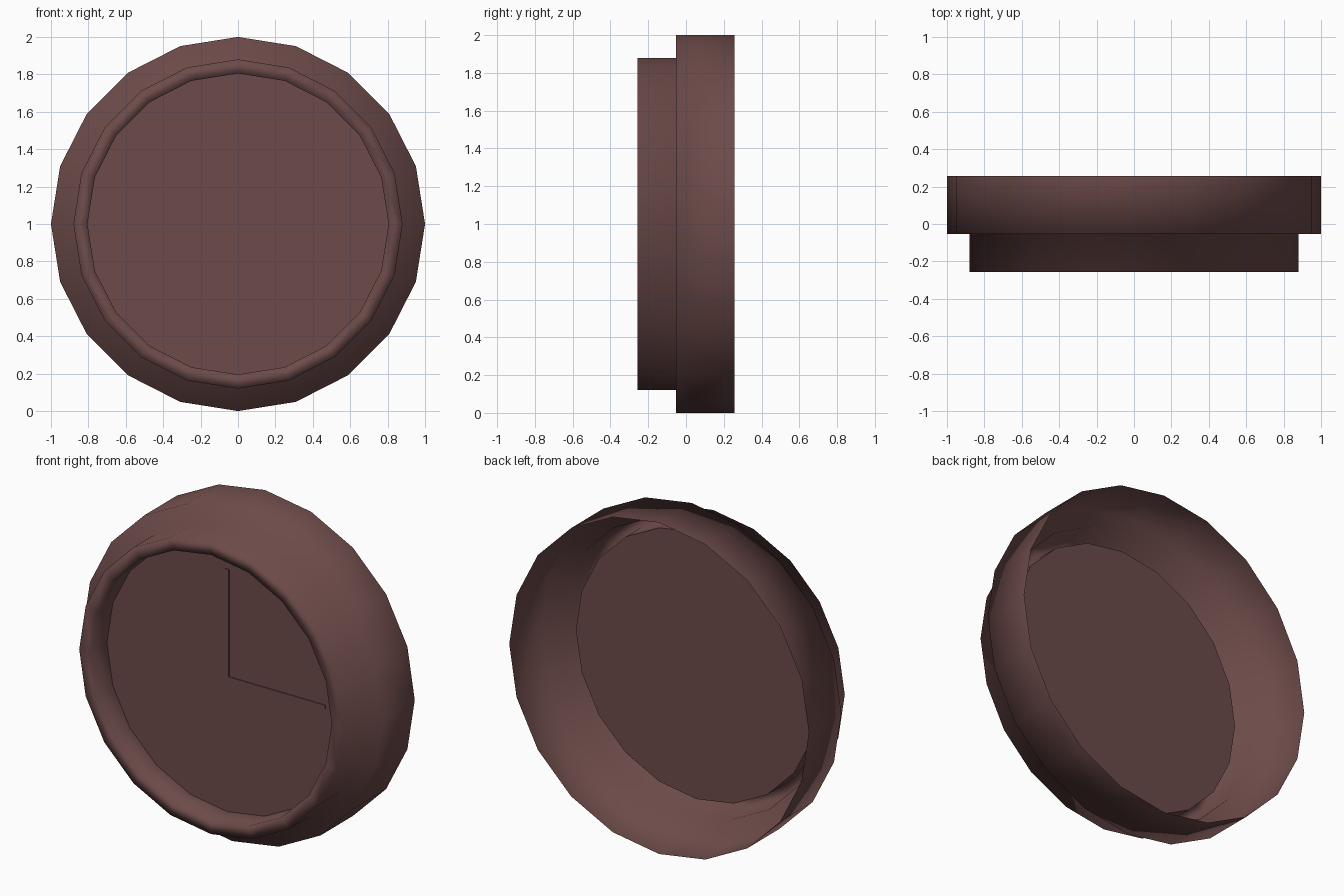
import bpy
from math import cos, sin, pi

if "Cube" in bpy.data.objects:
    bpy.data.objects.remove(bpy.data.objects["Cube"])

SIDES = 20
DIAL_Y = -0.10

mat = bpy.data.materials.new("dark_brown")
mat.diffuse_color = (0.15, 0.07, 0.067, 1)
mat.use_nodes = True
mat.node_tree.nodes["Principled BSDF"].inputs["Base Color"].default_value = mat.diffuse_color


def make(name, verts, faces, smooth=False):
    me = bpy.data.meshes.new(name)
    me.from_pydata(verts, [], faces)
    me.materials.append(mat)
    for p in me.polygons:
        p.use_smooth = smooth
    ob = bpy.data.objects.new(name, me)
    bpy.context.collection.objects.link(ob)
    return ob


def ring(r, y):
    return [(r * cos(2 * pi * k / SIDES), y, 1 + r * sin(2 * pi * k / SIDES))
            for k in range(SIDES)]


# Open-backed stepped case: profile (radius, y) from back edge to dial edge
profile = [(1.0, 0.257), (1.0, -0.053), (0.88, -0.053),
           (0.88, -0.257), (0.805, -0.257), (0.805, DIAL_Y)]
verts = [v for r, y in profile for v in ring(r, y)]
faces = []
for i in range(len(profile) - 1):
    for j in range(SIDES):
        k = (j + 1) % SIDES
        a, b = i * SIDES, (i + 1) * SIDES
        faces.append((a + j, a + k, b + k, b + j))
make("clock_case", verts, faces, smooth=True)

# Recessed flat dial
make("dial", ring(0.805, DIAL_Y), [tuple(range(SIDES))])


# Thin box hands
def hand(name, x0, x1, z0, z1):
    bpy.ops.mesh.primitive_cube_add(size=1, location=((x0 + x1) / 2, DIAL_Y - 0.003, (z0 + z1) / 2))
    ob = bpy.context.object
    ob.name = name
    ob.scale = (x1 - x0, 0.006, z1 - z0)
    ob.data.materials.append(mat)


hand("minute_hand", -0.012, 0.012, 1.0, 1.66)
hand("hour_hand", 0.0, 0.655, 0.99, 1.014)
